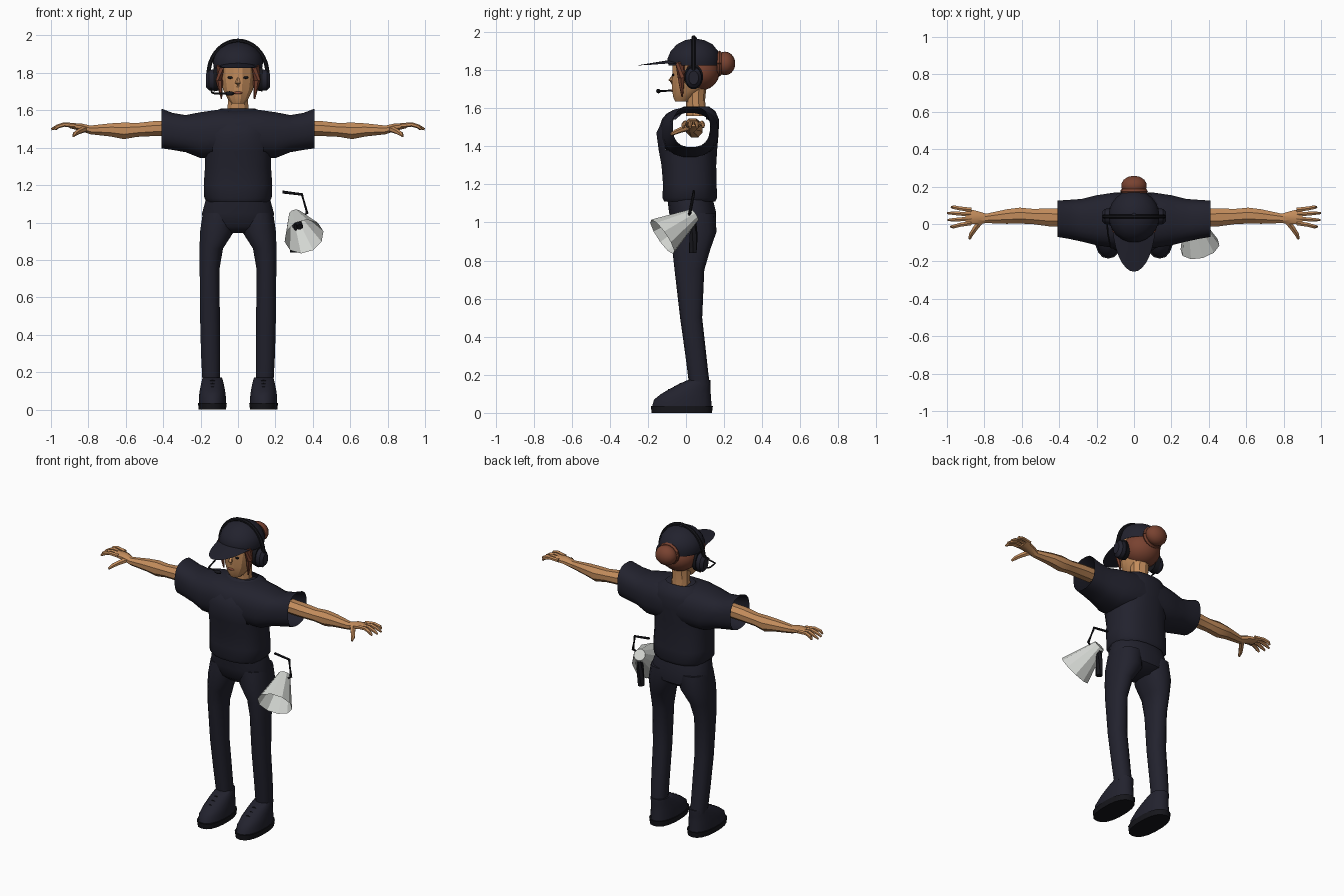
import bpy, bmesh, math
from mathutils import Vector

cube = bpy.data.objects.get("Cube")
if cube:
    bpy.data.objects.remove(cube)


def material(name, rgb):
    m = bpy.data.materials.new(name)
    m.use_nodes = True
    col = (*rgb, 1)
    m.diffuse_color = col
    m.node_tree.nodes["Principled BSDF"].inputs["Base Color"].default_value = col
    return m


NAVY = material("navy cloth", (.016, .016, .027))
BLACK = material("black plastic", (.008, .008, .011))
SKIN = material("skin", (.54, .26, .105))
HAIR = material("auburn hair", (.19, .055, .03))
LIPS = material("lips", (.3, .09, .05))
GREY = material("pale grey", (.66, .68, .65))


def finish(name, bm, mat, angle=35):
    bmesh.ops.recalc_face_normals(bm, faces=bm.faces)
    me = bpy.data.meshes.new(name)
    bm.to_mesh(me)
    bm.free()
    me.materials.append(mat)
    ob = bpy.data.objects.new(name, me)
    bpy.context.collection.objects.link(ob)
    bpy.ops.object.select_all(action='DESELECT')
    ob.select_set(True)
    bpy.context.view_layer.objects.active = ob
    bpy.ops.object.shade_smooth_by_angle(angle=math.radians(angle))
    return ob


def skin(rings, caps=(True, True)):
    """Bridge rings of points into a surface."""
    bm = bmesh.new()
    rows = [[bm.verts.new(p) for p in r] for r in rings]
    n = len(rows[0])
    for a, b in zip(rows, rows[1:]):
        for i in range(n):
            j = (i + 1) % n
            bm.faces.new((a[i], a[j], b[j], b[i]))
    for cap, row in zip(caps, (rows[0], rows[-1])):
        if cap:
            bm.faces.new(row)
    return bm


def oval(n, ru, rv, power=2):
    for i in range(n):
        a = math.tau * (i + .5) / n
        c, s = math.cos(a), math.sin(a)
        yield (ru * math.copysign(abs(c) ** (2 / power), c),
               rv * math.copysign(abs(s) ** (2 / power), s))


def loft_z(sections, n=16, power=2, caps=(True, True)):
    """Sections are (z, cx, cy, rx, ry)."""
    return skin([[(cx + u, cy + v, z) for u, v in oval(n, rx, ry, power)]
                 for z, cx, cy, rx, ry in sections], caps)


def loft_x(sections, n=16, power=2, caps=(True, True), side=1):
    """Sections are (x, cy, ry, cz, rz)."""
    return skin([[(side * x, cy + u, cz + v) for u, v in oval(n, ry, rz, power)]
                 for x, cy, ry, cz, rz in sections], caps)


def tube(points, radii, n=6, caps=(True, True)):
    pts = [Vector(p) for p in points]
    rings = []
    for i, p in enumerate(pts):
        d = pts[min(i + 1, len(pts) - 1)] - pts[max(i - 1, 0)]
        q = d.to_track_quat('Z', 'Y')
        r = radii[i] if isinstance(radii, (list, tuple)) else radii
        rings.append([p + q @ Vector((u, v, 0)) for u, v in oval(n, r, r)])
    return skin(rings, caps)


def ball(name, centre, size, mat, seg=14):
    bm = bmesh.new()
    bmesh.ops.create_uvsphere(bm, u_segments=seg, v_segments=seg // 2 + 2, radius=1)
    bmesh.ops.scale(bm, vec=size, verts=bm.verts)
    bmesh.ops.translate(bm, vec=centre, verts=bm.verts)
    return finish(name, bm, mat)


# Shirt: hollow sleeves running across, and a body open at the armholes
half = [(.41, .028, .098, 1.503, .107), (.35, .025, .105, 1.487, .1),
        (.28, .02, .115, 1.475, .1), (.2, .02, .135, 1.467, .124), (.1, .02, .15, 1.475, .13)]
middle = [(0, .015, .155, 1.475, .127)]
full = half + middle + [(-x, *rest) for x, *rest in reversed(half)]
finish("shirt_sleeves", loft_x(full, 20, 2.5, (False, False)), NAVY, 50)
body = loft_z([(1.11, 0, .02, .165, .135), (1.13, 0, .02, .182, .145), (1.2, 0, .02, .185, .142),
               (1.3, 0, .015, .178, .145), (1.38, 0, .01, .18, .155), (1.47, 0, .008, .18, .165),
               (1.54, 0, .025, .17, .15), (1.585, 0, .05, .14, .105), (1.61, 0, .055, .09, .065)],
              20, 2.5, (False, False))
holes = [f for f in body.faces
         if abs(f.calc_center_median().x) > .13 and 1.4 < f.calc_center_median().z < 1.58]
bmesh.ops.delete(body, geom=holes, context='FACES')
finish("shirt_body", body, NAVY, 50)

# Trousers
finish("trouser_hips", loft_z([(.945, 0, .035, .1, .07), (.98, 0, .04, .19, .115),
                               (1.05, 0, .035, .194, .125), (1.13, 0, .02, .172, .12)],
                              20, 2.3), NAVY, 50)

for s, side in ((1, "left"), (-1, "right")):
    finish(side + "_trouser_leg",
           loft_z([(.15, s * .143, .07, .048, .054), (.3, s * .147, .052, .052, .055),
                   (.5, s * .15, .027, .054, .058), (.75, s * .152, .018, .054, .078),
                   (.86, s * .143, .028, .064, .1), (.95, s * .113, .038, .092, .122),
                   (1.05, s * .1, .04, .09, .115)], 14, 2.3), NAVY, 50)

    # Shoes with a separate sole and laces
    x = s * .137
    finish(side + "_sole", loft_z([(0, x, -.022, .074, .158), (.035, x, -.022, .078, .163)],
                                  18, 2.4), BLACK)
    finish(side + "_shoe",
           loft_z([(.03, x, -.022, .074, .157), (.07, x, -.018, .073, .15),
                   (.1, x, 0, .069, .13), (.13, x, .025, .063, .103),
                   (.155, x, .05, .057, .08), (.172, x, .068, .052, .06)], 18, 2.2), NAVY, 50)
    for k in range(3):
        y, z = -.085 + k * .03, .12 + k * .017
        finish(f"{side}_lace_{k + 1}",
               tube([(x - .03, y, z - .01), (x, y - .005, z), (x + .03, y, z - .01)], .006, 4), BLACK)

    # Arm, palm and fingers
    finish(side + "_arm",
           loft_x([(.36, .035, .05, 1.505, .045), (.45, .035, .052, 1.502, .043),
                   (.54, .04, .044, 1.495, .04), (.61, .045, .046, 1.49, .048),
                   (.68, .04, .042, 1.495, .038), (.79, .03, .027, 1.495, .025),
                   (.84, .035, .038, 1.51, .022), (.9, .04, .046, 1.517, .014)],
                  8, 2, (False, True), s), SKIN, 25)
    for k, (y, tip, reach) in enumerate(((.076, .09, .975), (.052, .058, .998),
                                         (.028, .022, .995), (.005, -.014, .98))):
        finish(f"{side}_finger_{k + 1}",
               tube([(s * .87, y, 1.518), (s * .93, (y + tip) / 2, 1.524),
                     (s * .965, tip, 1.513), (s * reach, tip, 1.498)],
                    [.013, .012, .011, .006]), SKIN, 25)
    finish(side + "_thumb",
           tube([(s * .82, .015, 1.5), (s * .85, -.025, 1.487), (s * .87, -.055, 1.475),
                 (s * .88, -.08, 1.462)], [.018, .015, .013, .007]), SKIN, 25)

    # Headset cups and hair in front of the ears
    finish(side + "_ear_cushion", loft_x([(.1, .04, .045, 1.765, .06), (.13, .04, .05, 1.765, .066)],
                                         16, side=s), BLACK)
    finish(side + "_ear_cup", loft_x([(.13, .04, .044, 1.762, .058), (.155, .04, .042, 1.76, .055),
                                      (.172, .04, .026, 1.76, .036)], 16, side=s), NAVY)
    finish(side + "_hair_lock", tube([(s * .092, -.03, 1.84), (s * .1, -.025, 1.76),
                                      (s * .088, -.02, 1.66)], [.025, .02, .004]), HAIR)
    ball(side + "_eye", (s * .042, -.068, 1.775), (.014, .006, .007), BLACK, 8)

# Neck, face, nose and mouth
finish("neck", loft_z([(1.56, 0, .055, .062, .055), (1.64, 0, .05, .057, .05),
                       (1.74, 0, .05, .06, .06)], 10), SKIN, 25)
finish("head", loft_z([(1.635, 0, -.022, .035, .036), (1.66, 0, -.008, .056, .062),
                       (1.71, 0, .015, .083, .092), (1.78, 0, .025, .094, .1),
                       (1.87, 0, .035, .096, .11)], 12), SKIN, 25)
finish("nose", tube([(0, -.065, 1.775), (0, -.078, 1.745), (0, -.07, 1.728)],
                    [.006, .016, .009], 5), SKIN, 25)
ball("mouth", (0, -.073, 1.693), (.025, .008, .007), LIPS, 8)

# Hair and bun
ball("hair", (0, .065, 1.79), (.116, .112, .1), HAIR, 18)
ball("hair_bun", (0, .205, 1.835), (.07, .054, .062), HAIR)
loop = [(.06 * math.cos(a), .175, 1.835 + .055 * math.sin(a))
        for a in (math.tau * i / 14 for i in range(15))]
finish("bun_tie", tube(loop, .014), HAIR)

# Cap crown and brim
finish("cap_crown", loft_z([(1.825, 0, .042, .13, .136), (1.86, 0, .042, .136, .141),
                            (1.9, 0, .044, .122, .126), (1.935, 0, .046, .092, .095),
                            (1.957, 0, .046, .05, .052), (1.965, 0, .046, .012, .012)],
                           20, 2, (False, True)), NAVY, 45)
ball("cap_button", (0, .046, 1.966), (.013, .013, .008), NAVY, 8)
brim = bmesh.new()
rows = []
for i in range(15):
    a = (i / 7 - 1) * 1.35
    row = []
    for t in (0, .5, 1):
        px = (.128 - .01 * t) * math.sin(a)
        py = .04 - .137 * math.cos(a) - t * .158 * math.cos(a)
        pz = 1.853 - .17 * max(0, -py - .09) - 1.5 * px * px
        row.append(brim.verts.new((px, py, pz)))
    rows.append(row)
for a, b in zip(rows, rows[1:]):
    for k in range(2):
        brim.faces.new((a[k], a[k + 1], b[k + 1], b[k]))
bmesh.ops.solidify(brim, geom=brim.faces[:], thickness=.008)
finish("cap_brim", brim, NAVY, 45)

# Headset band and microphone
arc = [(.158 * math.cos(a), .04, 1.79 + .182 * math.sin(a))
       for a in (math.pi * i / 18 for i in range(19))]
finish("headset_band", tube(arc, .012, 8), BLACK)
finish("microphone_boom", tube([(-.145, .03, 1.72), (-.14, -.05, 1.695),
                                (-.125, -.125, 1.69), (-.05, -.145, 1.69)], .005), BLACK)
ball("microphone", (-.045, -.145, 1.69), (.026, .012, .012), BLACK, 8)

# Loudhailer hanging beside the left hip
mouth, back = Vector((.353, -.125, .925)), Vector((.305, .045, 1.04))
finish("loudhailer_horn", tube([mouth, back], [.108, .036], 10, (False, True)), GREY, 20)
finish("loudhailer_core", tube([back.lerp(mouth, .05), back.lerp(mouth, .55)], .018, 8), BLACK)
finish("loudhailer_grip", tube([(.305, .04, 1.02), (.302, .04, .93), (.3, .035, .84)],
                               [.015, .022, .022], 6), BLACK)
finish("loudhailer_strap", tube([(.335, .01, 1.03), (.37, .02, 1.05), (.342, .04, 1.15),
                                 (.238, .04, 1.163)], .008), BLACK)
